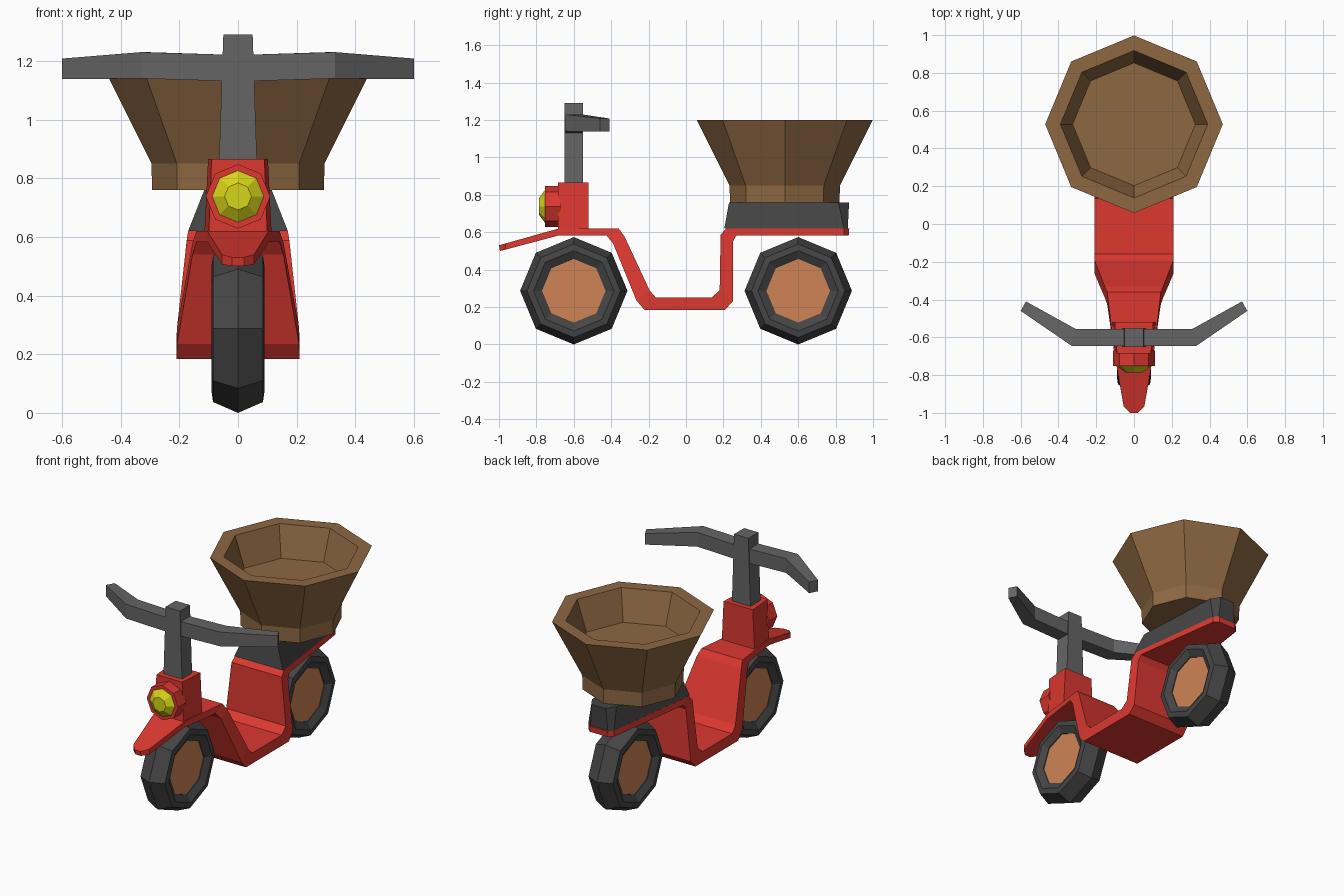
import bpy, bmesh
from math import sin, cos, pi

if "Cube" in bpy.data.objects:
    bpy.data.objects.remove(bpy.data.objects["Cube"])


def material(name, rgb):
    m = bpy.data.materials.new(name)
    m.diffuse_color = (*rgb, 1)
    m.use_nodes = True
    m.node_tree.nodes["Principled BSDF"].inputs["Base Color"].default_value = m.diffuse_color
    return m


RED = material("red_paint", (0.72, 0.04, 0.03))
RUBBER = material("dark_rubber", (0.06, 0.06, 0.06))
METAL = material("grey_metal", (0.13, 0.13, 0.13))
WICKER = material("wicker", (0.27, 0.14, 0.055))
COPPER = material("copper", (0.62, 0.23, 0.09))
YELLOW = material("yellow_lens", (0.68, 0.66, 0.01))


def loft(name, rings, mat, closed=False):
    """Skin a list of equal-sized rings, capping the ends unless closed."""
    bm = bmesh.new()
    loops = [[bm.verts.new(p) for p in ring] for ring in rings]
    pairs = list(zip(loops, loops[1:]))
    if closed:
        pairs.append((loops[-1], loops[0]))
    else:
        bm.faces.new(loops[0])
        bm.faces.new(loops[-1])
    n = len(loops[0])
    for a, b in pairs:
        for i in range(n):
            j = (i + 1) % n
            bm.faces.new((a[i], a[j], b[j], b[i]))
    bmesh.ops.recalc_face_normals(bm, faces=bm.faces)
    me = bpy.data.meshes.new(name)
    bm.to_mesh(me)
    bm.free()
    me.materials.append(mat)
    ob = bpy.data.objects.new(name, me)
    bpy.context.collection.objects.link(ob)
    return ob


def octagon(axis, r, along, center):
    """Eight points around an axis; center is the position of that axis."""
    pts = []
    for k in range(8):
        u, v = center[0] + r * cos(k * pi / 4), center[1] + r * sin(k * pi / 4)
        pts.append({"x": (along, u, v), "y": (u, along, v), "z": (u, v, along)}[axis])
    return pts


def rect(x0, x1, y0, y1, z):
    return [(x0, y0, z), (x1, y0, z), (x1, y1, z), (x0, y1, z)]


# Wheels: octagonal tyre with recessed hub
half = [(0.09, 0.215), (0.085, 0.25), (0, 0.287)]
tyre = [(0.065, 0.17)] + half + [(-x, r) for x, r in half[1::-1]] + [(-0.065, 0.17)]
for label, y in (("front", -0.6), ("rear", 0.6)):
    c = (y, 0.287)
    loft(label + "_tyre", [octagon("x", r, x, c) for x, r in tyre], RUBBER, closed=True)
    loft(label + "_hub", [octagon("x", 0.172, x, c) for x in (-0.06, 0.06)], COPPER)

# Body: one bent sheet, stations of (top y, top z, bottom y, bottom z, half width)
stations = [
    (-1.0, 0.53, -0.995, 0.50, 0.02), (-0.965, 0.54, -0.965, 0.507, 0.055),
    (-0.68, 0.62, -0.68, 0.583, 0.105), (-0.36, 0.62, -0.425, 0.583, 0.142),
    (-0.33, 0.58, -0.39, 0.54, 0.155), (-0.195, 0.29, -0.265, 0.235, 0.208),
    (-0.16, 0.25, -0.22, 0.183, 0.21), (0.136, 0.25, 0.206, 0.183, 0.21),
    (0.18, 0.29, 0.25, 0.23, 0.208), (0.185, 0.588, 0.25, 0.55, 0.175),
    (0.216, 0.62, 0.27, 0.583, 0.17), (0.845, 0.62, 0.845, 0.583, 0.09),
    (0.873, 0.62, 0.87, 0.583, 0.06)]
loft("body", [[(-w, ty, tz), (w, ty, tz), (w, by, bz), (-w, by, bz)]
              for ty, tz, by, bz, w in stations], RED)

# Seat: tapered pad with a chamfered tail
def seat_ring(z, pts):
    return [(x, y, z) for x, y in pts] + [(-x, y, z) for x, y in reversed(pts)]


loft("seat", [seat_ring(0.62, [(0.17, 0.205), (0.09, 0.845), (0.06, 0.865)]),
              seat_ring(0.76, [(0.115, 0.23), (0.085, 0.815), (0.05, 0.872)])], RUBBER)

# Steering head and column
loft("steering_head", [
    [(-0.1, -0.685, 0.6), (0.1, -0.685, 0.6), (0.115, -0.52, 0.6), (-0.115, -0.52, 0.6)],
    [(-0.09, -0.685, 0.865), (0.09, -0.685, 0.865), (0.102, -0.52, 0.865), (-0.102, -0.52, 0.865)]],
    RED)
loft("steering_column", [rect(-0.065, 0.065, -0.65, -0.55, 0.85),
                         rect(-0.05, 0.05, -0.65, -0.55, 1.29)], METAL)

# Handlebar: half stations of (front x, front y, back x, back y, low z, high z), mirrored
arm = [(0, -0.645, 0, -0.555, 1.13, 1.22), (0.32, -0.645, 0.32, -0.555, 1.14, 1.23),
       (0.6, -0.46, 0.572, -0.41, 1.138, 1.208)]
arm[1] = (0.33, -0.645, 0.31, -0.555, 1.14, 1.23)
bar = [(-a, b, -c, *rest) for a, b, c, *rest in arm[:0:-1]] + arm
loft("handlebar", [[(fx, fy, lo), (bx, by, lo), (bx, by, hi), (fx, fy, hi)]
                   for fx, fy, bx, by, lo, hi in bar], METAL)

# Headlamp: housing and faceted lens
lamp = (0, 0.738)
loft("headlamp_housing", [octagon("y", 0.11, y, lamp) for y in (-0.67, -0.753)], RED)
loft("headlamp_lens", [octagon("y", r, y, lamp)
                       for y, r in ((-0.74, 0.088), (-0.754, 0.088), (-0.785, 0.046))], YELLOW)

# Basket: open octagonal tub, outside up and inside down
tub = [(0.76, 0.293), (0.85, 0.295), (1.2, 0.47), (1.2, 0.39), (1.01, 0.325)]
loft("basket", [octagon("z", r, z, (0, 0.528)) for z, r in tub], WICKER)
